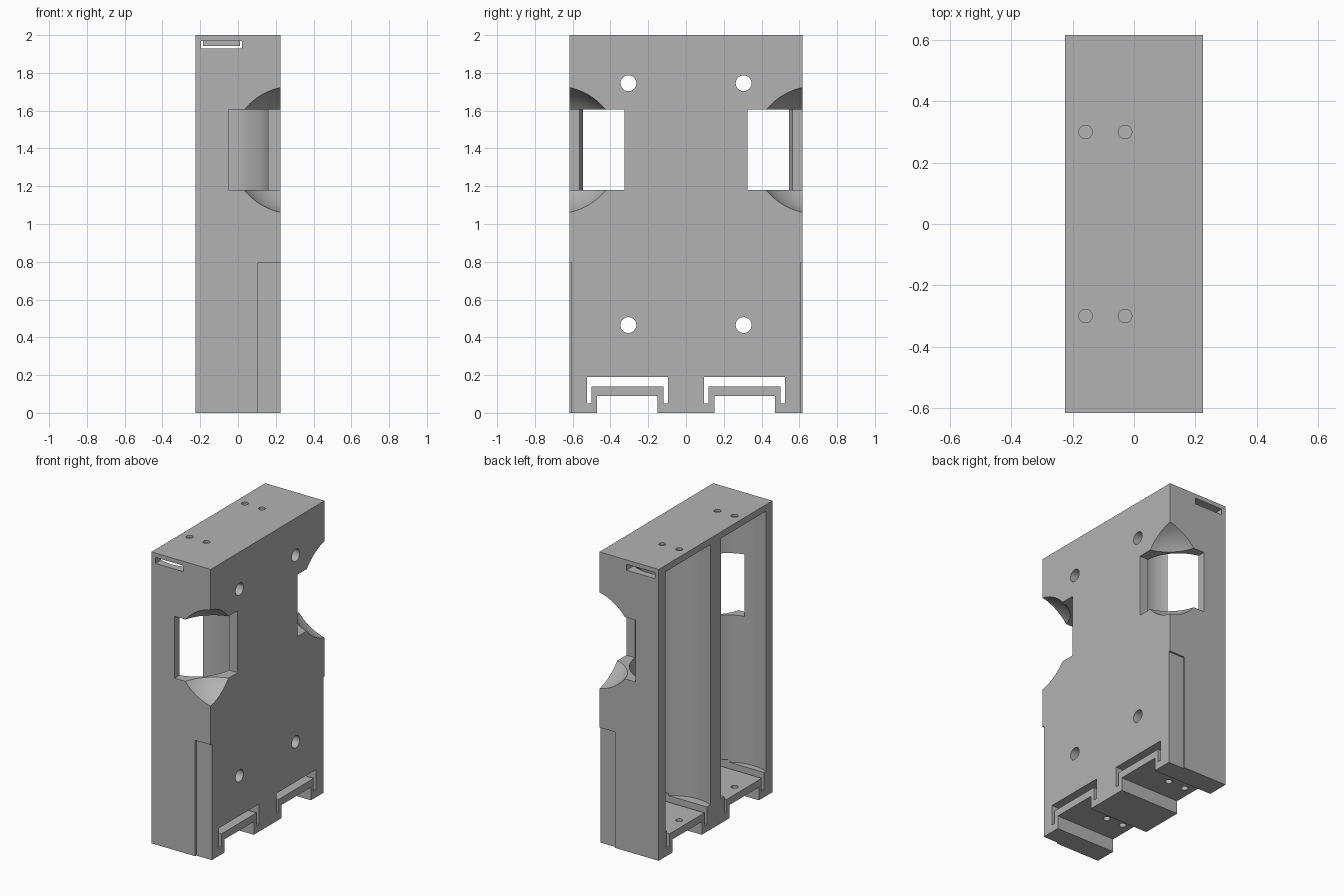
import bpy, math

if "Cube" in bpy.data.objects:
    bpy.data.objects.remove(bpy.data.objects["Cube"], do_unlink=True)

grey = bpy.data.materials.new("light_grey")
grey.use_nodes = True
colour = (0.45, 0.45, 0.45, 1)
grey.diffuse_color = colour
grey.node_tree.nodes["Principled BSDF"].inputs["Base Color"].default_value = colour


def box(name, x, y, z):
    """Box from (low, high) ranges on each axis."""
    ranges = (x, y, z)
    bpy.ops.mesh.primitive_cube_add(size=1, location=[(a + b) / 2 for a, b in ranges])
    ob = bpy.context.object
    ob.name = name
    ob.scale = [b - a for a, b in ranges]
    bpy.ops.object.transform_apply(location=True, rotation=True, scale=True)
    ob.data.materials.append(grey)
    return ob


def rod(name, radius, length, centre, along_x=False, sides=32):
    bpy.ops.mesh.primitive_cylinder_add(
        vertices=sides, radius=radius, depth=length, location=centre,
        rotation=(0, math.pi / 2 if along_x else 0, 0))
    ob = bpy.context.object
    ob.name = name
    bpy.ops.object.transform_apply(location=True, rotation=True, scale=True)
    ob.data.materials.append(grey)
    return ob


def cut(target, cutter):
    mod = target.modifiers.new("cut", "BOOLEAN")
    mod.operation = "DIFFERENCE"
    mod.solver = "EXACT"
    mod.object = cutter
    bpy.context.view_layer.objects.active = target
    bpy.ops.object.modifier_apply(modifier=mod.name)
    bpy.data.objects.remove(cutter, do_unlink=True)


def side_range(s, a, b):
    return tuple(sorted((s * a, s * b)))


W, D = 0.225, 0.617
THROUGH = (-0.4, 0.4)
body = box("holder_body", (-W, W), (-D, D), (0, 2))

for s in (-1, 1):
    # Round cell channel, open on the low-x side
    cut(body, rod("channel", 0.27, 1.785, (-0.11, s * 0.3, 1.0625), sides=96))

    # Finger window and the rounded scoop at the corner
    cut(body, box("window", (-0.05, 0.4), side_range(s, 0.325, 0.8), (1.18, 1.605)))
    bpy.ops.mesh.primitive_uv_sphere_add(
        segments=64, ring_count=40, radius=0.345,
        location=(W + 0.07, s * (D + 0.07), 1.392))
    cut(body, bpy.context.object)

    # Shallow step on the lower outer side
    cut(body, box("side_step", (0.107, 0.4), side_range(s, 0.605, 0.8), (-0.1, 0.795)))

    # Bottom notch and the U-shaped contact slot around it
    cut(body, box("notch", THROUGH, side_range(s, 0.15, 0.47), (-0.1, 0.09)))
    cut(body, box("slot_bridge", THROUGH, side_range(s, 0.095, 0.525), (0.14, 0.19)))
    for a, b in ((0.095, 0.12), (0.5, 0.525)):
        cut(body, box("slot_leg", THROUGH, side_range(s, a, b), (0.05, 0.16)))

    # Screw holes through the closed wall
    for z in (0.465, 1.745):
        cut(body, rod("screw_hole", 0.042, 0.3, (0.2, s * 0.305, z), along_x=True))

# Contact slot across the top end
cut(body, box("top_slot", (-0.195, 0.02), (-0.8, 0.8), (1.929, 1.97)))

# Wire holes in both ends
for s in (-1, 1):
    for x in (-0.158, -0.029):
        cut(body, rod("top_hole", 0.022, 0.1, (x, s * 0.3, 2.035), sides=24))
        cut(body, rod("bottom_hole", 0.022, 0.12, (x, s * 0.3, 0.115), sides=24))

# Bridges that hold the upper contacts
for s, side in ((-1, "front"), (1, "back")):
    box(side + "_top_bridge", (-0.185, 0.01), side_range(s, 0.12, 0.5), (1.943, 1.975))

bpy.ops.object.select_all(action="DESELECT")
body.select_set(True)
bpy.context.view_layer.objects.active = body
bpy.ops.object.shade_smooth_by_angle(angle=math.radians(25))
